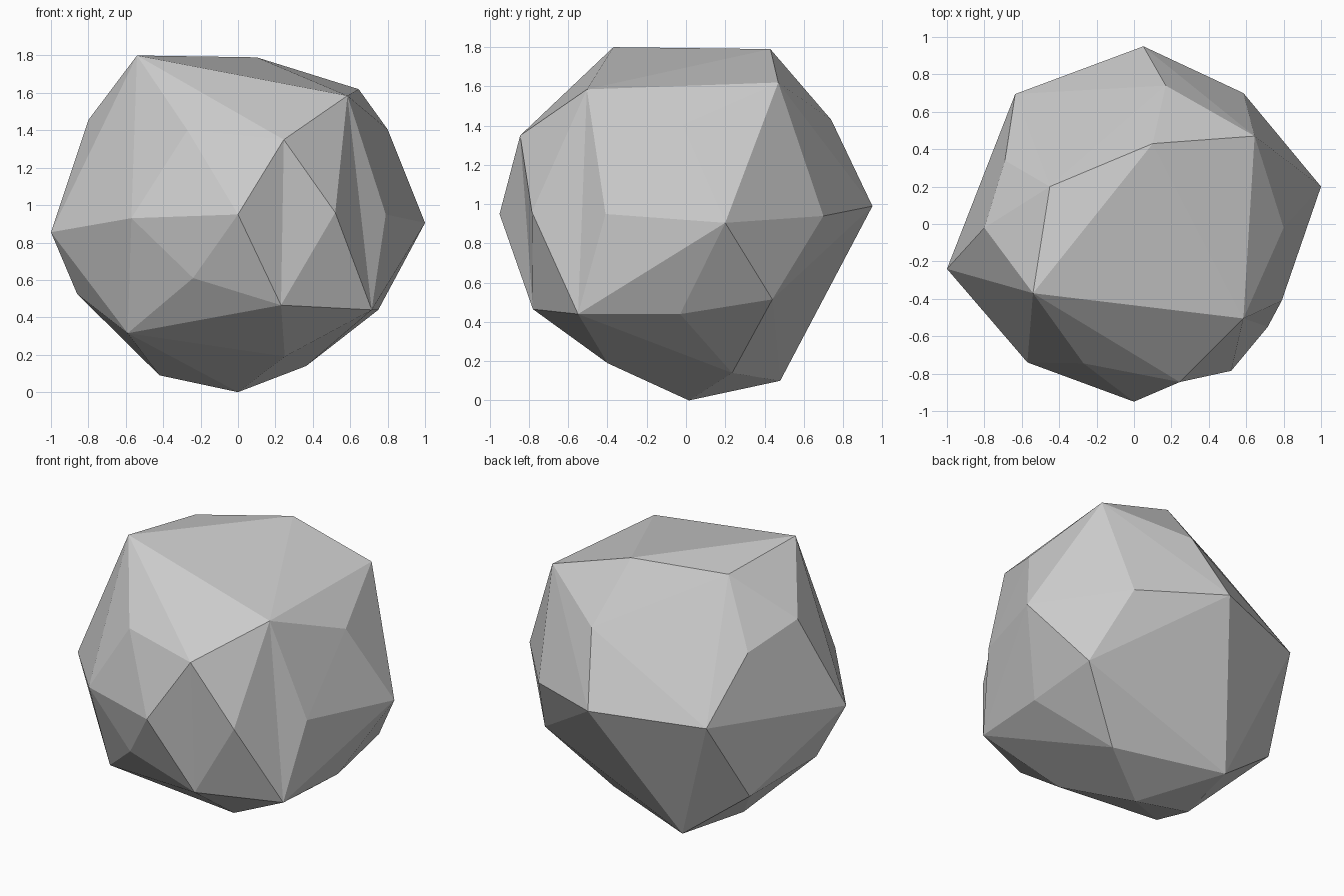
import bpy
import bmesh
from mathutils import Vector

# Remove the default cube only
default_cube = bpy.data.objects.get("Cube")
if default_cube:
    bpy.data.objects.remove(default_cube, do_unlink=True)


def make_material(name, colour):
    """One flat material with matching viewport and render colour."""
    material = bpy.data.materials.new(name)
    material.use_nodes = True
    material.diffuse_color = colour
    shader = material.node_tree.nodes["Principled BSDF"]
    shader.inputs["Base Color"].default_value = colour
    shader.inputs["Roughness"].default_value = 0.9
    return material


# Corner points of the boulder, grouped from the top down
crown_corners = [
    (-.54, -.37, 1.8), (.1, .43, 1.79), (.645, .47, 1.62),
    (.585, -.505, 1.585), (-.45, .2, 1.74),
]
shoulder_corners = [
    (-.8, -.02, 1.455), (-.69, .34, 1.34), (.17, .74, 1.43),
    (.8, -.02, 1.405), (.245, -.845, 1.35), (-.27, -.745, 1.4),
]
waist_corners = [
    (-1, -.24, .855), (-.57, -.74, .93), (0, -.95, .95),
    (.52, -.785, .96), (.79, -.41, .95), (1, .2, .905),
    (.585, .7, .94), (.05, .95, .99), (-.635, .695, .96),
]
lower_corners = [
    (-.86, -.13, .525), (-.59, -.49, .315), (-.24, -.78, .61),
    (.23, -.78, .465), (.715, -.55, .44), (.75, -.03, .44),
    (.72, .44, .515), (-.73, .38, .42),
]
base_corners = [
    (-.42, 0, .09), (0, .015, 0), (.25, -.4, .19),
    (.365, .235, .14), (-.31, .48, .1),
]


def corner_at(mesh, point):
    """Find the mesh corner closest to a listed point."""
    target = Vector(point)
    return min(mesh.verts, key=lambda v: (v.co - target).length_squared)


def fold_inward(mesh, start_point, end_point):
    """Turn the edge crossing two corners into a shallow valley joining them."""
    start = corner_at(mesh, start_point)
    end = corner_at(mesh, end_point)
    for edge in list(mesh.edges):
        if start in edge.verts or end in edge.verts:
            continue
        around = {vert for face in edge.link_faces for vert in face.verts}
        if start in around and end in around:
            bmesh.utils.edge_rotate(edge, True)
            return


def build_boulder(name, material):
    """Wrap the corners in flat facets, then crease the front valleys."""
    mesh = bmesh.new()
    rings = (crown_corners, shoulder_corners, waist_corners,
             lower_corners, base_corners)
    for ring in rings:
        for point in ring:
            mesh.verts.new(point)
    hull = bmesh.ops.convex_hull(mesh, input=list(mesh.verts))
    spare = {item for item in hull["geom_interior"] + hull["geom_unused"]
             if isinstance(item, bmesh.types.BMVert)}
    bmesh.ops.delete(mesh, geom=list(spare), context="VERTS")

    # Shallow clefts on the front and the front corner
    fold_inward(mesh, shoulder_corners[4], lower_corners[3])
    fold_inward(mesh, crown_corners[3], lower_corners[4])

    bmesh.ops.recalc_face_normals(mesh, faces=list(mesh.faces))
    for face in mesh.faces:
        face.smooth = False
    data = bpy.data.meshes.new(name)
    mesh.to_mesh(data)
    mesh.free()
    data.materials.append(material)
    boulder = bpy.data.objects.new(name, data)
    bpy.context.collection.objects.link(boulder)
    return boulder


stone_grey = make_material("stone_grey", (.6, .6, .6, 1))
build_boulder("faceted_boulder", stone_grey)
